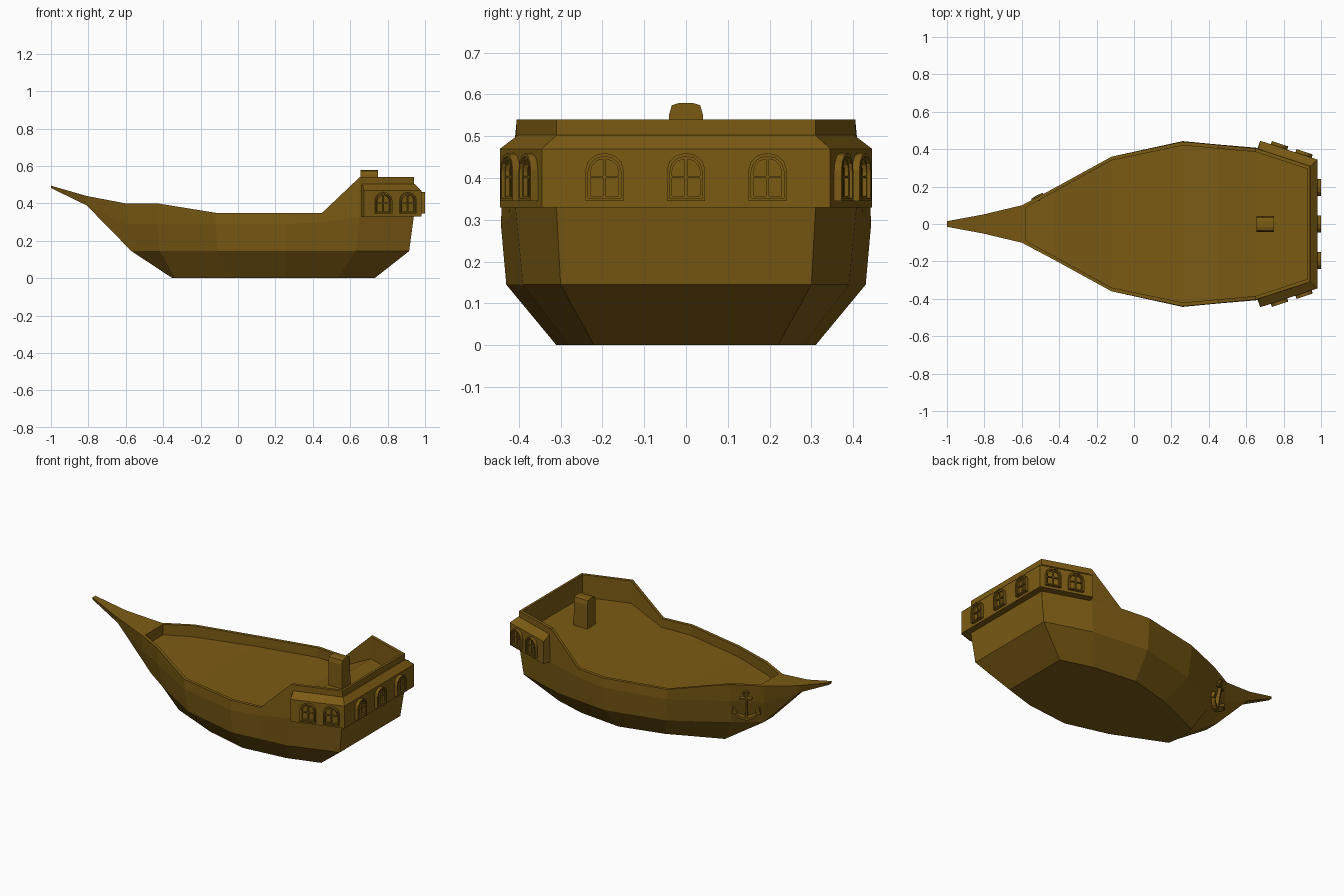
import bpy, bmesh
from math import sin, cos, pi
from mathutils import Vector, Matrix

if "Cube" in bpy.data.objects:
    bpy.data.objects.remove(bpy.data.objects["Cube"])

wood = bpy.data.materials.new("brown_wood")
wood.diffuse_color = (0.2, 0.105, 0.007, 1)
wood.use_nodes = True
wood.node_tree.nodes["Principled BSDF"].inputs["Base Color"].default_value = wood.diffuse_color


def finish(bm, name):
    bmesh.ops.remove_doubles(bm, verts=bm.verts[:], dist=1e-5)
    bmesh.ops.recalc_face_normals(bm, faces=bm.faces[:])
    me = bpy.data.meshes.new(name)
    bm.to_mesh(me)
    bm.free()
    me.materials.append(wood)
    ob = bpy.data.objects.new(name, me)
    bpy.context.collection.objects.link(ob)
    return ob


def face(bm, pts):
    uniq = []
    for p in pts:
        p = Vector(p)
        if all((p - q).length > 1e-5 for q in uniq):
            uniq.append(p)
    if len(uniq) > 2:
        bm.faces.new([bm.verts.new(p) for p in uniq])


def extrude(bm, poly, d0, d1):
    """Closed prism of an (x, z) outline between two depths in y."""
    face(bm, [(x, d0, z) for x, z in poly])
    face(bm, [(x, d1, z) for x, z in poly])
    for (a, b), (c, d) in zip(poly, poly[1:] + poly[:1]):
        face(bm, [(a, d0, b), (c, d0, d), (c, d1, d), (a, d1, b)])


def ring(bm, outer, inner, d0, d1):
    """Frame between two matching outlines."""
    n = len(outer)
    for i in range(n):
        j = (i + 1) % n
        q = [outer[i], outer[j], inner[j], inner[i]]
        for d in (d0, d1):
            face(bm, [(x, d, z) for x, z in q])
        for (a, b), (c, e) in ((q[0], q[1]), (q[2], q[3])):
            face(bm, [(a, d0, b), (c, d0, e), (c, d1, e), (a, d1, b)])


def box(bm, x0, x1, z0, z1, d0, d1):
    extrude(bm, [(x0, z0), (x1, z0), (x1, z1), (x0, z1)], d0, d1)


def frame(origin, u, n, up):
    m = Matrix((u, n, up)).transposed().to_4x4()
    m.translation = origin
    return m


# Hull: half stations from bow to stern, rows = bottom, chine, mid, rim
tip, beak = (-1, .012, .482), (-.81, .03, .39)
stations = [
    [tip, tip, tip, (-1, .015, .495)],
    [beak, beak, beak, (-.81, .05, .44)],
    [(-.35, .04, 0), (-.57, .045, .145), (-.6, .08, .29), (-.6, .10, .40)],
    [(-.34, .10, 0), (-.42, .15, .145), (-.43, .175, .29), (-.43, .19, .40)],
    [(-.02, .24, 0), (-.11, .34, .145), (-.12, .36, .29), (-.12, .36, .35)],
    [(.25, .31, 0), (.26, .43, .145), (.26, .443, .29), (.26, .44, .35)],
    [(.39, .295, 0), (.44, .41, .145), (.45, .425, .30), (.45, .423, .35)],
    [(.53, .28, 0), (.63, .39, .145), (.65, .408, .33), (.65, .405, .54)],
    [(.73, .22, 0), (.915, .30, .145), (.94, .31, .33), (.94, .31, .54)],
]
deck_z = [.335, .33, .29, .29, .295, .40, .40]
inner = [(r[3][0], r[3][1] - .02, r[3][2]) for r in stations[2:]]
inner[0] = (-.58, .088, .40)
inner[-1] = (.925, .295, .54)
deck = [(x, y, z) for (x, y, _), z in zip(inner, deck_z)]


def flip(p):
    return (p[0], -p[1], p[2])


bm = bmesh.new()
for s in (lambda p: p, flip):
    for i in range(len(stations) - 1):
        a, b = stations[i], stations[i + 1]
        for r in range(1 if i < 2 else 0, 3):
            face(bm, [s(p) for p in (a[r], b[r], b[r + 1], a[r + 1])])
    for i in range(len(inner) - 1):
        a, b = stations[i + 2][3], stations[i + 3][3]
        face(bm, [s(p) for p in (a, b, inner[i + 1], inner[i])])
        face(bm, [s(p) for p in (inner[i], inner[i + 1], deck[i + 1], deck[i])])
# Strips joining both halves: keel and transom, foredeck and deck bay
keel = [tip, beak, stations[2][1]] + [r[0] for r in stations[2:]] + stations[-1][1:]
keel += [inner[-1]] + deck[::-1] + [inner[0]] + [r[3] for r in stations[2::-1]] + [tip]
for a, b in zip(keel, keel[1:]):
    face(bm, [a, b, flip(b), flip(a)])
finish(bm, "hull")

# Stern gallery: band with a sloped roof, swept round the stern
path = [((.675, .445), (.655, .39)), ((.98, .345), (.935, .30))]
path += [tuple((x, -y) for x, y in p) for p in path[::-1]]
secs = [[(*o, .33), (*o, .47), (i[0] + .01, i[1] * 1.03, .503), (*i, .503), (*i, .33)]
        for o, i in path]
bm = bmesh.new()
for a, b in zip(secs, secs[1:]):
    for k in range(5):
        face(bm, [a[k], a[(k + 1) % 5], b[(k + 1) % 5], b[k]])
face(bm, secs[0])
face(bm, secs[-1])
finish(bm, "stern_gallery")


# Arched windows
def arch(w, z0, z1):
    pts = [(-w, z0), (w, z0)]
    h = (z1 - z0) * .36
    return pts + [(w * cos(pi * k / 6), z1 - h + h * sin(pi * k / 6)) for k in range(7)]


def window(name, origin, n):
    n = Vector(n).normalized()
    up = Vector((0, 0, 1))
    bm = bmesh.new()
    ring(bm, arch(.046, 0, .115), arch(.039, .007, .107), -.01, .018)
    ring(bm, arch(.039, .007, .107), arch(.034, .012, .101), -.01, .010)
    box(bm, -.003, .003, .012, .101, -.01, .008)
    box(bm, -.034, .034, .055, .060, -.01, .008)
    bm.transform(frame(Vector(origin), n.cross(up), n, up))
    finish(bm, name)


for k, y in enumerate((-.195, 0, .195)):
    window(f"stern_window_{k + 1}", (.982, y, .345), (1, 0, 0))
for side, label in ((1, "back"), (-1, "front")):
    for k, t in enumerate((.33, .76)):
        window(f"{label}_window_{k + 1}",
               (.675 + .305 * t, side * (.445 - .1 * t), .345), (.1, side * .305, 0))

# Chimney-like hatch post with a rounded top
bm = bmesh.new()
prof = [(-.042, .38), (.042, .38), (.041, .55), (.034, .574), (.015, .58),
        (-.015, .58), (-.034, .574), (-.041, .55)]
extrude(bm, prof, -.047, .047)
bm.transform(frame(Vector((.702, 0, 0)), Vector((0, 1, 0)), Vector((1, 0, 0)), Vector((0, 0, 1))))
finish(bm, "deck_post")


# Anchor on the back side of the bow
def arc(r, a0, a1, n, cz):
    return [(r * cos(a0 + (a1 - a0) * k / n), cz + r * sin(a0 + (a1 - a0) * k / n))
            for k in range(n + 1)]


bm = bmesh.new()
box(bm, -.006, .006, -.09, .065, -.015, .012)
box(bm, -.035, .035, .042, .052, -.015, .014)
ring(bm, arc(.018, 0, 2 * pi, 10, .08)[:-1], arc(.010, 0, 2 * pi, 10, .08)[:-1], -.01, .010)
extrude(bm, arc(.075, pi * 1.12, pi * 1.88, 8, -.022) + arc(.07, pi * 1.88, pi * 1.12, 8, -.01),
        -.015, .012)
for s in (-1, 1):
    extrude(bm, [(s * .052, -.045), (s * .084, -.055), (s * .075, -.015)], -.015, .014)
u = Vector((.17, .092, 0)).normalized()
up = Vector((-.06, .13, 1))
up = (up - u * up.dot(u)).normalized()
bm.transform(frame(Vector((-.51, .132, .27)), u, up.cross(u), up))
finish(bm, "anchor")
